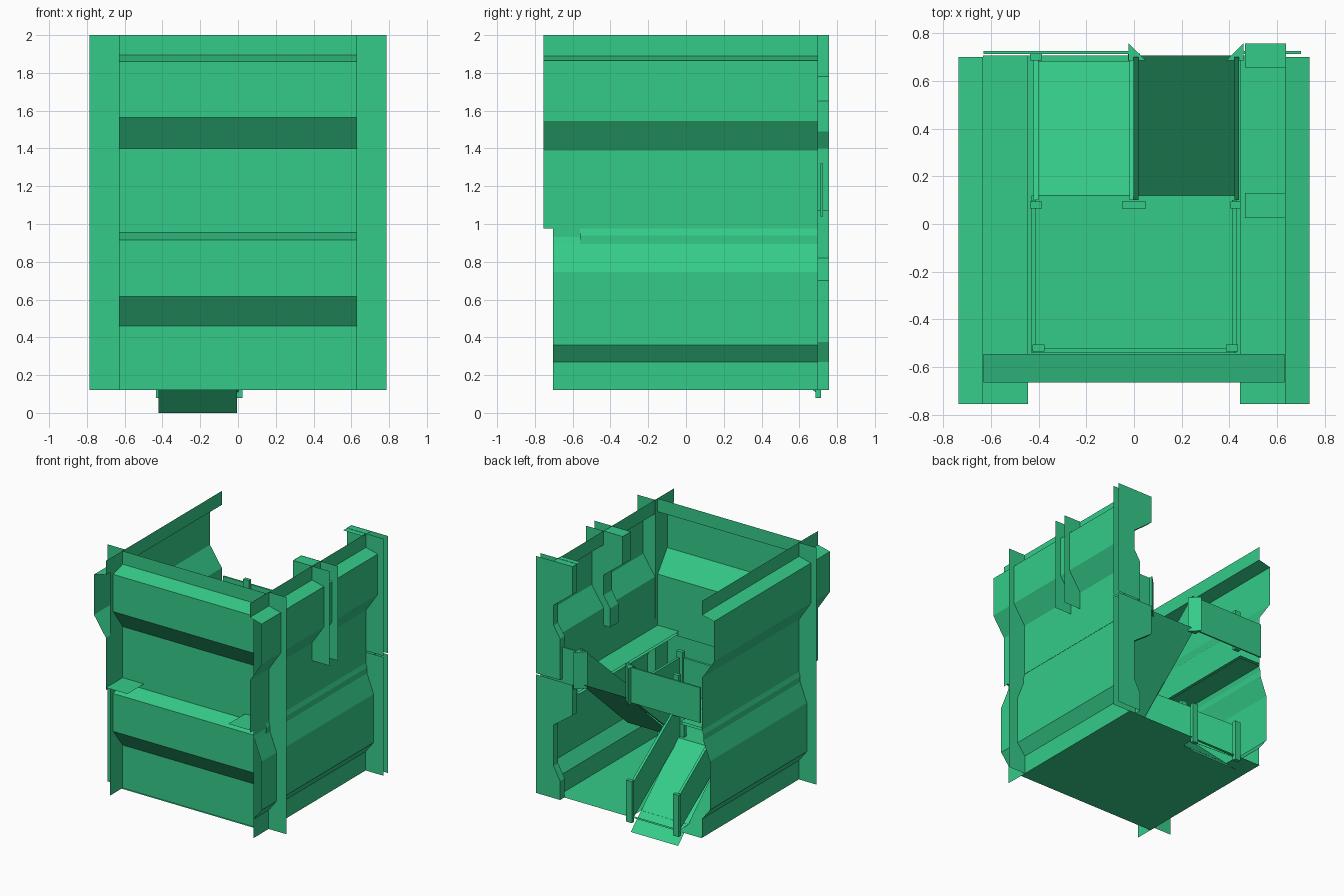
import bpy

if "Cube" in bpy.data.objects:
    bpy.data.objects.remove(bpy.data.objects["Cube"])

# Green painted metal
green = bpy.data.materials.new("green_metal")
green.diffuse_color = (0.035, 0.60, 0.25, 1)
green.use_nodes = True
green.node_tree.nodes["Principled BSDF"].inputs["Base Color"].default_value = green.diffuse_color


def make(name, verts, faces):
    me = bpy.data.meshes.new(name)
    me.from_pydata(verts, [], faces)
    me.materials.append(green)
    ob = bpy.data.objects.new(name, me)
    bpy.context.collection.objects.link(ob)
    return ob


def sheet_y(name, prof, y0, y1, side=1):
    """Folded sheet: (x, z) profile swept along y."""
    v = [(side * x, y, z) for x, z in prof for y in (y0, y1)]
    f = [(2 * i, 2 * i + 1, 2 * i + 3, 2 * i + 2)[::side] for i in range(len(prof) - 1)]
    return make(name, v, f)


def sheet_x(name, prof, x0, x1):
    """Folded sheet: (y, z) profile swept along x."""
    v = [(x, y, z) for y, z in prof for x in (x0, x1)]
    f = [(2 * i, 2 * i + 1, 2 * i + 3, 2 * i + 2) for i in range(len(prof) - 1)]
    return make(name, v, f)


def plate(name, pts):
    return make(name, pts, [tuple(range(len(pts)))])


def flat(name, x0, x1, y0, y1, z):
    return plate(name, [(x0, y0, z), (x1, y0, z), (x1, y1, z), (x0, y1, z)])


BOX = [(0, 1, 3, 2), (4, 6, 7, 5), (0, 4, 5, 1), (2, 3, 7, 6), (0, 2, 6, 4), (1, 5, 7, 3)]


def box(name, x0, x1, y0, y1, z0, z1):
    return make(name, [(x, y, z) for x in (x0, x1) for y in (y0, y1) for z in (z0, z1)], BOX)


def rail(name, x, y0, z0, y1, z1, h=0.28, w=0.02):
    """Sloped or level solid railing running along y."""
    return make(name, [(x + s * w / 2, y, z + dz) for s in (-1, 1)
                       for y, z in ((y0, z0), (y1, z1)) for dz in (0, h)], BOX)


# Ground floor with an opening for the entry ramp
flat("ground_floor", -.63, .63, -.56, .57, .12)
flat("ground_floor_left", -.63, -.42, .57, .705, .12)
flat("ground_floor_right", -.005, .63, .57, .705, .12)
flat("ground_floor_sill", -.42, -.005, .68, .705, .12)

# Front wall, two bulging storeys
sheet_x("front_wall", [(-.545, .12), (-.545, .46), (-.665, .615), (-.665, .915),
                       (-.545, .955), (-.545, 1.4), (-.665, 1.565), (-.665, 1.86),
                       (-.545, 1.895), (-.545, 2)], -.63, .63)

# Side walls, corner fins and walkways
lower = [(.63, .12), (.63, .27), (.70, .36), (.70, .745), (.642, .895),
         (.642, .94), (.63, .975), (.63, 1.06)]
upper = [(.632, .975), (.632, 1.39), (.736, 1.545), (.736, 1.865), (.632, 1.89), (.632, 2)]
for s, n in ((-1, "left"), (1, "right")):
    sheet_y(n + "_lower_wall", lower, -.56, .70, s)
    sheet_y(n + "_upper_wall", upper, -.754, .70, s)
    plate(n + "_front_fin", [(s * .63, -.515, .12), (s * .785, -.515, .12),
                             (s * .785, -.515, 2), (s * .63, -.515, 2)])
    plate(n + "_corner_plate", [(s * .63, -.705, .12), (s * .63, -.515, .12),
                                (s * .63, -.515, 2), (s * .63, -.705, 2)])
    xa, xb = sorted((s * .443, s * .632))
    flat(n + "_walkway", xa, xb, -.754, .705, .995)
    flat(n + "_walkway_underside", xa, xb, -.545, .705, .975)
sheet_y("right_corner_panel", lower[1:5] + [(.63, .93)], -.705, -.56)

# Profiled frames on the right side: rear frame per storey, one mid pillar
inner = [(.465, 2), (.465, 1.78), (.632, 1.65), (.632, 1.49), (.575, 1.4), (.575, 1.07)]
inner_low = [(.465, 1.06), (.465, .82), (.632, .70), (.632, .375), (.575, .27), (.575, .12)]
inner_mid = inner[:4] + [(.575, 1.4), (.575, 1.25)]


def frame(name, prof, y0, y1):
    pts = prof + [(.785, prof[-1][1]), (.785, prof[0][1])]
    for tag, y in (("_front_plate", y0), ("_back_plate", y1)):
        plate(name + tag, [(x, y, z) for x, z in pts])
    sheet_y(name + "_inner_face", prof, y0, y1)


frame("rear_upper_frame", inner, .70, .757)
frame("rear_lower_frame", inner_low, .70, .757)
frame("mid_pillar", inner_mid, .025, .13)
flat("rear_frame_cap", .465, .637, .655, .757, 1.998)
flat("mid_pillar_cap", .465, .635, .025, .13, 1.998)

# Stairs as two ramps joined by a half-height landing
LZ = .53
sheet_x("lower_ramp", [(.70, 0), (.12, LZ)], -.42, -.005)
sheet_x("upper_ramp", [(.12, LZ), (.705, 1.06)], .01, .43)
flat("landing", -.43, .43, -.54, .12, LZ)

# Railings
rail("lower_ramp_outer_rail", -.41, .70, .10, .10, LZ)
rail("lower_ramp_inner_rail", -.008, .70, .10, .10, LZ)
rail("upper_ramp_inner_rail", .008, .10, LZ, .70, 1.06)
rail("upper_ramp_outer_rail", .43, .10, LZ, .70, 1.06)
for s, n in ((-1, "left"), (1, "right")):
    rail(n + "_landing_rail", s * .42, -.53, LZ, .10, LZ)
box("front_landing_rail", -.42, .42, -.54, -.52, LZ, LZ + .28)
box("upper_back_rail", -.63, 0, .712, .724, 1.04, 1.32)
box("upper_back_rail_right", .44, .70, .712, .724, 1.04, 1.32)

# Railing posts
for i, (x, y, z) in enumerate([(-.41, .70, .08), (0, .70, .08), (-.41, .08, LZ), (0, .08, LZ),
                               (.43, .08, LZ), (-.40, -.52, LZ), (.41, -.52, LZ),
                               (-.41, .70, 1.03)]):
    w = .05 if i == 3 else .025
    box("rail_post_%d" % i, x - w, x + w, y - .015, y + .015, z, z + .33)

# Wedge posts at the head of the upper ramp
for n, x, d in (("left", -.022, .072), ("right", .458, -.072)):
    tri = [(x, .757), (x + d, .685), (x, .685)]
    make(n + "_wedge_post", [(a, b, z) for z in (1.03, 1.32) for a, b in tri],
         [(0, 2, 1), (3, 4, 5), (0, 1, 4, 3), (1, 2, 5, 4), (2, 0, 3, 5)])
